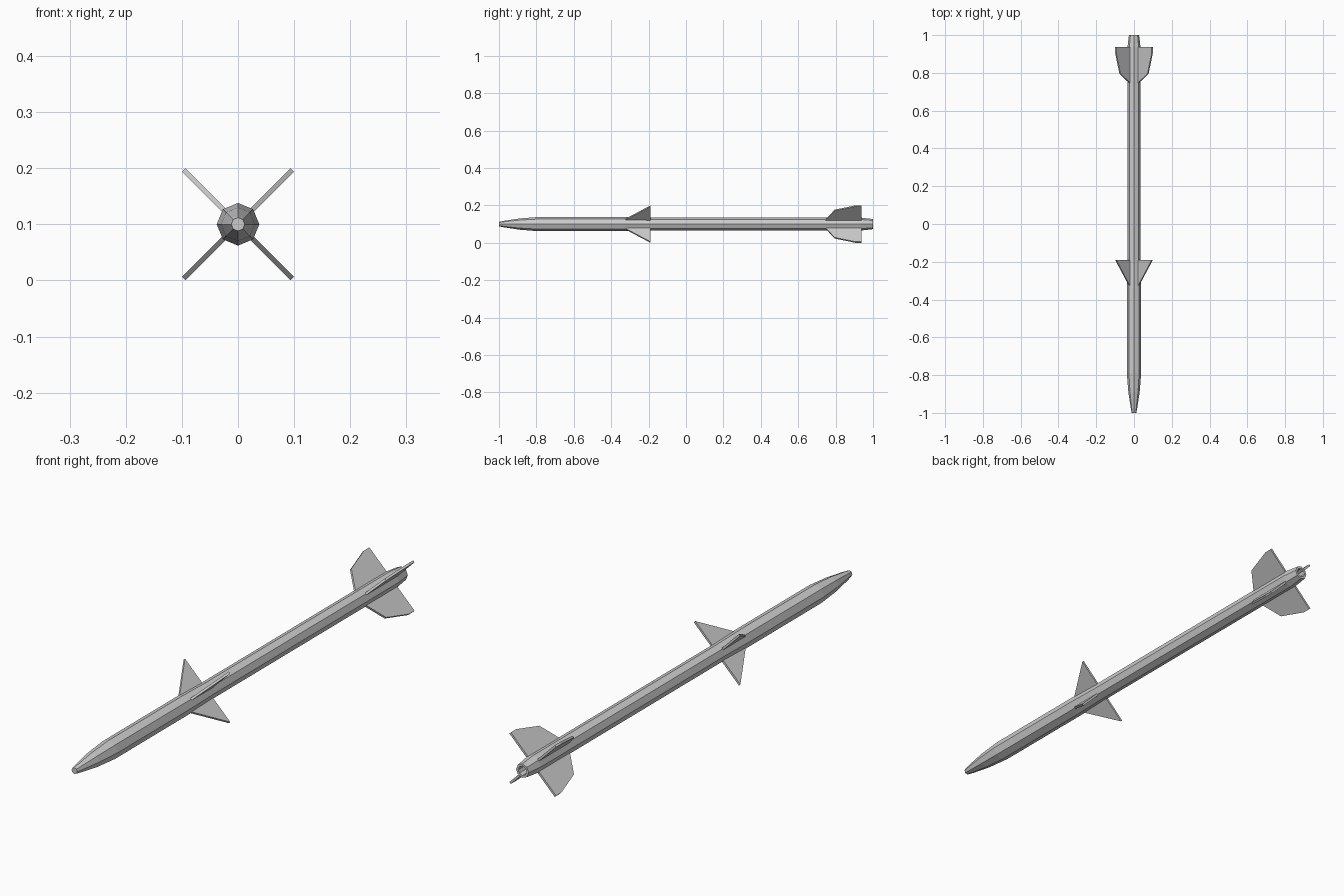
import bpy, bmesh, math
from mathutils import Vector

if "Cube" in bpy.data.objects:
    bpy.data.objects.remove(bpy.data.objects["Cube"])

AXIS_Z = 0.1
SIDES = 8


def make_object(name, bm):
    bmesh.ops.recalc_face_normals(bm, faces=bm.faces)
    mesh = bpy.data.meshes.new(name)
    bm.to_mesh(mesh)
    bm.free()
    obj = bpy.data.objects.new(name, mesh)
    bpy.context.collection.objects.link(obj)
    return obj


def lathe(name, profile):
    """Eight-sided closed body along y from (y, radius) pairs."""
    bm = bmesh.new()
    rings = []
    for y, r in profile:
        rings.append([bm.verts.new((r * math.cos(k * math.tau / SIDES), y,
                                    AXIS_Z + r * math.sin(k * math.tau / SIDES)))
                      for k in range(SIDES)])
    for a, b in zip(rings, rings[1:]):
        for k in range(SIDES):
            n = (k + 1) % SIDES
            bm.faces.new((a[k], a[n], b[n], b[k]))
    bm.faces.new(rings[0])
    bm.faces.new(rings[-1])
    return make_object(name, bm)


def fin(name, outline, angle, thickness=0.0085):
    """Flat plate from (y, radius) outline, standing out at the given angle."""
    out = Vector((math.cos(angle), 0, math.sin(angle)))
    side = Vector((-math.sin(angle), 0, math.cos(angle))) * thickness
    bm = bmesh.new()
    base = [bm.verts.new(Vector((0, y, AXIS_Z)) + out * r - side / 2)
            for y, r in outline]
    face = bm.faces.new(base)
    grown = bmesh.ops.extrude_face_region(bm, geom=[face], use_keep_orig=True)
    verts = [g for g in grown["geom"] if isinstance(g, bmesh.types.BMVert)]
    bmesh.ops.translate(bm, verts=verts, vec=side)
    return make_object(name, bm)


# Body: blunt nose, slightly thicker front section, tapered tail with recessed nozzle
lathe("body", [(-1.0, 0.012), (-0.975, 0.017), (-0.89, 0.030), (-0.79, 0.038),
               (-0.34, 0.038), (-0.19, 0.0345), (0.935, 0.0345), (1.0, 0.027),
               (1.0, 0.018), (0.95, 0.015)])

# Four triangular front fins and four clipped tail fins in an X layout
front_outline = [(-0.335, 0.028), (-0.19, 0.137), (-0.19, 0.02), (-0.335, 0.02)]
tail_outline = [(0.745, 0.030), (0.795, 0.105), (0.905, 0.137),
                (0.937, 0.137), (0.937, 0.022), (0.745, 0.022)]
for i in range(4):
    angle = math.pi / 4 + i * math.pi / 2
    fin(f"front_fin_{i + 1}", front_outline, angle)
    fin(f"tail_fin_{i + 1}", tail_outline, angle)
